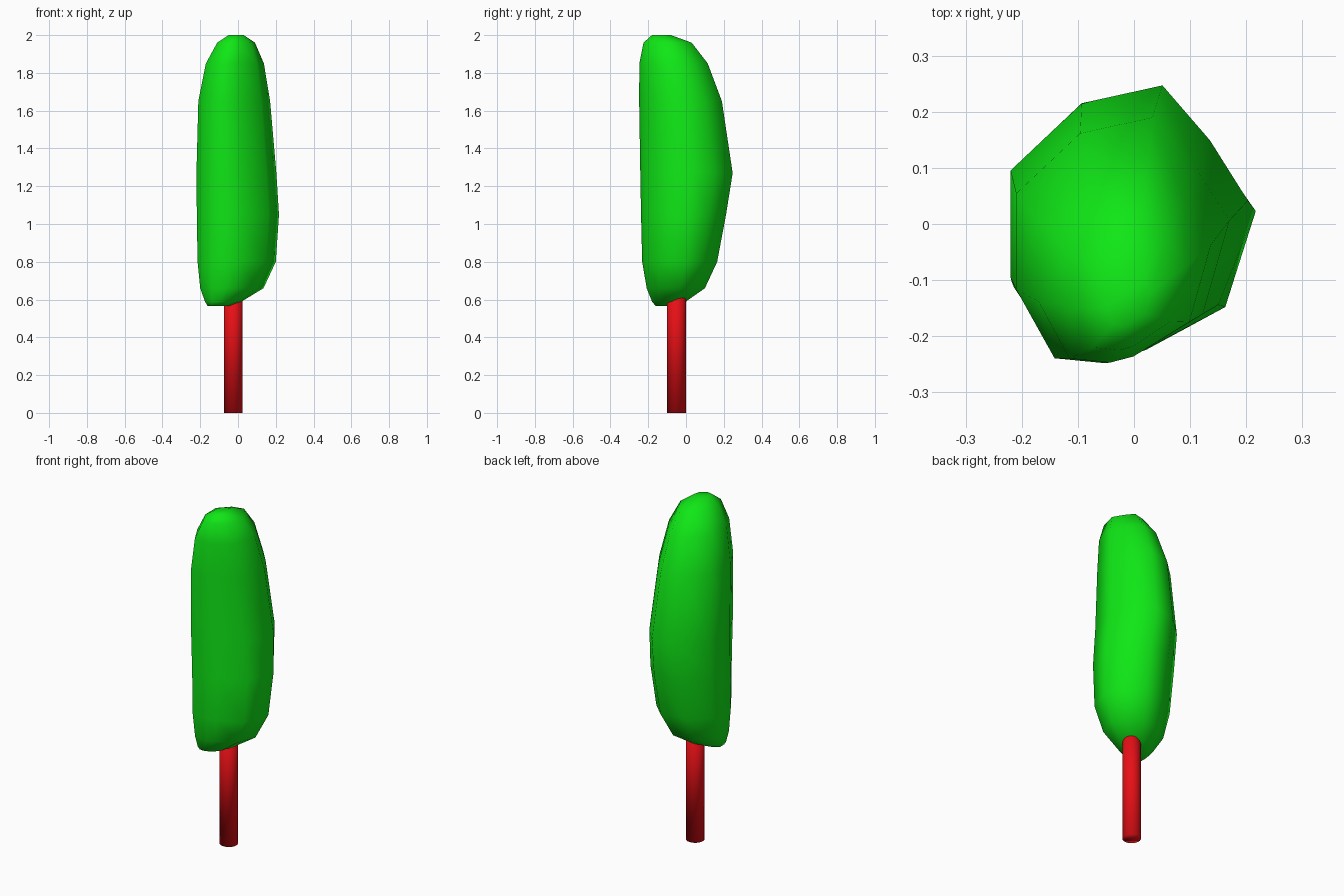
import bpy, bmesh

if "Cube" in bpy.data.objects:
    bpy.data.objects.remove(bpy.data.objects["Cube"])


def colour(obj, name, rgb):
    mat = bpy.data.materials.new(name)
    mat.diffuse_color = (*rgb, 1)
    mat.use_nodes = True
    mat.node_tree.nodes["Principled BSDF"].inputs["Base Color"].default_value = mat.diffuse_color
    obj.data.materials.append(mat)


def smooth(obj):
    for face in obj.data.polygons:
        face.use_smooth = True


# Trunk: plain round post that runs up into the crown
bpy.ops.mesh.primitive_cylinder_add(vertices=32, radius=0.05, depth=0.8,
                                    location=(-0.025, -0.05, 0.4))
trunk = bpy.context.object
trunk.name = "trunk"
colour(trunk, "trunk_red", (0.8, 0.005, 0.008))
smooth(trunk)

# Crown: irregular section fitted to the width and depth at each height
section = [(0.28, 1), (0.68, 0.6), (1, 0.16), (0.75, -0.6), (0.1, -0.94),
           (-0.17, -1), (-0.64, -0.96), (-1, -0.4), (-1, 0.38), (-0.4, 0.87)]
# z, x min, x max, y min, y max
rings = [
    (0.565, -0.16, -0.05, -0.16, -0.06),
    (0.59, -0.175, 0.02, -0.18, 0.00),
    (0.66, -0.20, 0.135, -0.208, 0.10),
    (0.80, -0.214, 0.20, -0.232, 0.165),
    (1.05, -0.218, 0.217, -0.238, 0.212),
    (1.27, -0.22, 0.203, -0.242, 0.247),
    (1.65, -0.21, 0.17, -0.248, 0.19),
    (1.85, -0.17, 0.137, -0.247, 0.115),
    (1.96, -0.11, 0.09, -0.225, 0.03),
    (2.00, -0.05, 0.03, -0.18, -0.08),
]
bm = bmesh.new()
loops = []
for z, x0, x1, y0, y1 in rings:
    loops.append([bm.verts.new(((x0 + x1) / 2 + u * (x1 - x0) / 2,
                                (y0 + y1) / 2 + v * (y1 - y0) / 2, z))
                  for u, v in section])
n = len(section)
for low, high in zip(loops, loops[1:]):
    for i in range(n):
        j = (i + 1) % n
        bm.faces.new((low[i], low[j], high[j], high[i]))
bm.faces.new(loops[0])
bm.faces.new(loops[-1])
bmesh.ops.recalc_face_normals(bm, faces=bm.faces)
mesh = bpy.data.meshes.new("crown")
bm.to_mesh(mesh)
bm.free()
crown = bpy.data.objects.new("crown", mesh)
bpy.context.collection.objects.link(crown)
colour(crown, "leaf_green", (0.005, 0.8, 0.008))
smooth(crown)
